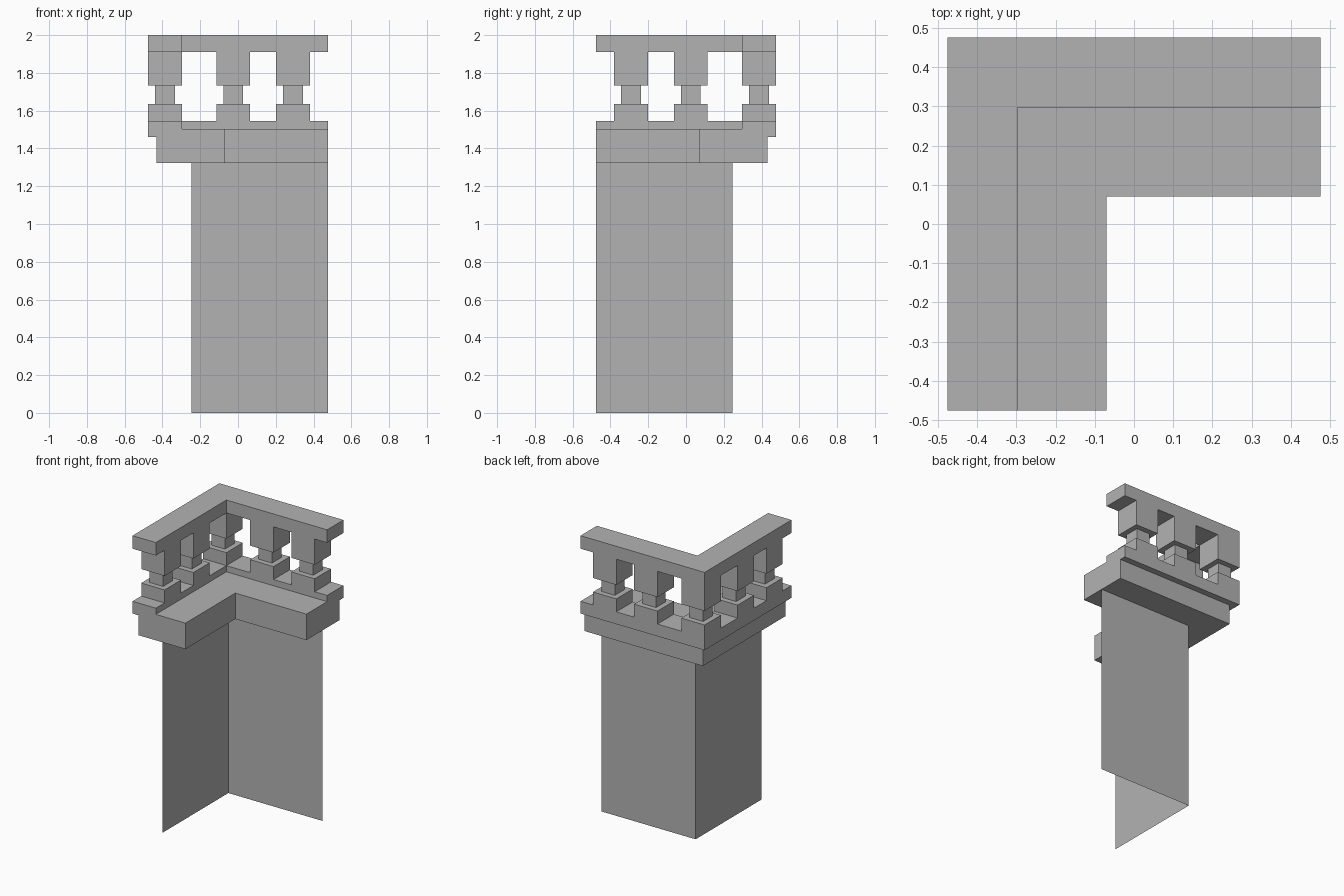
import bpy
import bmesh

cube = bpy.data.objects.get("Cube")
if cube:
    bpy.data.objects.remove(cube, do_unlink=True)

stone = bpy.data.materials.new("grey stone")
stone.use_nodes = True
GREY = (0.45, 0.45, 0.45, 1)
stone.diffuse_color = GREY
stone.node_tree.nodes["Principled BSDF"].inputs["Base Color"].default_value = GREY

END = 0.476                 # outer face of the rails and ends of both legs
RAIL_IN = 0.297             # inner face of the rails
RAIL_MID = (END + RAIL_IN) / 2
HALF = (END - RAIL_IN) / 2


def finish(name, bm):
    mesh = bpy.data.meshes.new(name)
    bm.to_mesh(mesh)
    bm.free()
    mesh.materials.append(stone)
    obj = bpy.data.objects.new(name, mesh)
    bpy.context.collection.objects.link(obj)
    return obj


def sweep_corner(name, profile, closed=True):
    """Sweep an (outward offset, z) profile round the mitred corner."""
    bm = bmesh.new()
    rows = [[bm.verts.new((x, y, z)) for x, y in ((-d, -END), (-d, d), (END, d))]
            for d, z in profile]
    pairs = list(zip(rows, rows[1:]))
    if closed:
        pairs.append((rows[-1], rows[0]))
    for low, high in pairs:
        for i in range(2):
            bm.faces.new((low[i], high[i], high[i + 1], low[i + 1]))
    if closed:
        for i in (0, 2):
            bm.faces.new([row[i] for row in rows])
        bmesh.ops.recalc_face_normals(bm, faces=bm.faces)
    return finish(name, bm)


def baluster(name, x, y):
    """Square post stepped in to a narrow neck."""
    neck = 0.052
    steps = [(HALF, 1.545), (HALF, 1.635), (neck, 1.635),
             (neck, 1.732), (HALF, 1.732), (HALF, 1.91)]
    bm = bmesh.new()
    rings = [[bm.verts.new((x + sx * h, y + sy * h, z))
              for sx, sy in ((-1, -1), (1, -1), (1, 1), (-1, 1))] for h, z in steps]
    for low, high in zip(rings, rings[1:]):
        for i in range(4):
            j = (i + 1) % 4
            bm.faces.new((low[i], low[j], high[j], high[i]))
    finish(name, bm)


# Thin wall sheets
sweep_corner("wall", [(0.247, 0), (0.247, 1.322)], closed=False)

# Ledge with the overhanging bottom rail
sweep_corner("ledge", [(0.07, 1.322), (0.432, 1.322), (0.432, 1.46), (END, 1.46),
                       (END, 1.545), (RAIL_IN, 1.545), (RAIL_IN, 1.502), (0.07, 1.502)])

# Balusters: one on the corner, two along each leg
baluster("corner_baluster", -RAIL_MID, RAIL_MID)
for label, t in (("inner", -0.025), ("outer", 0.291)):
    baluster("back_" + label + "_baluster", t, RAIL_MID)
    baluster("side_" + label + "_baluster", -RAIL_MID, -t)

# Top rail
sweep_corner("top_rail", [(RAIL_IN, 1.91), (END, 1.91), (END, 2), (RAIL_IN, 2)])
